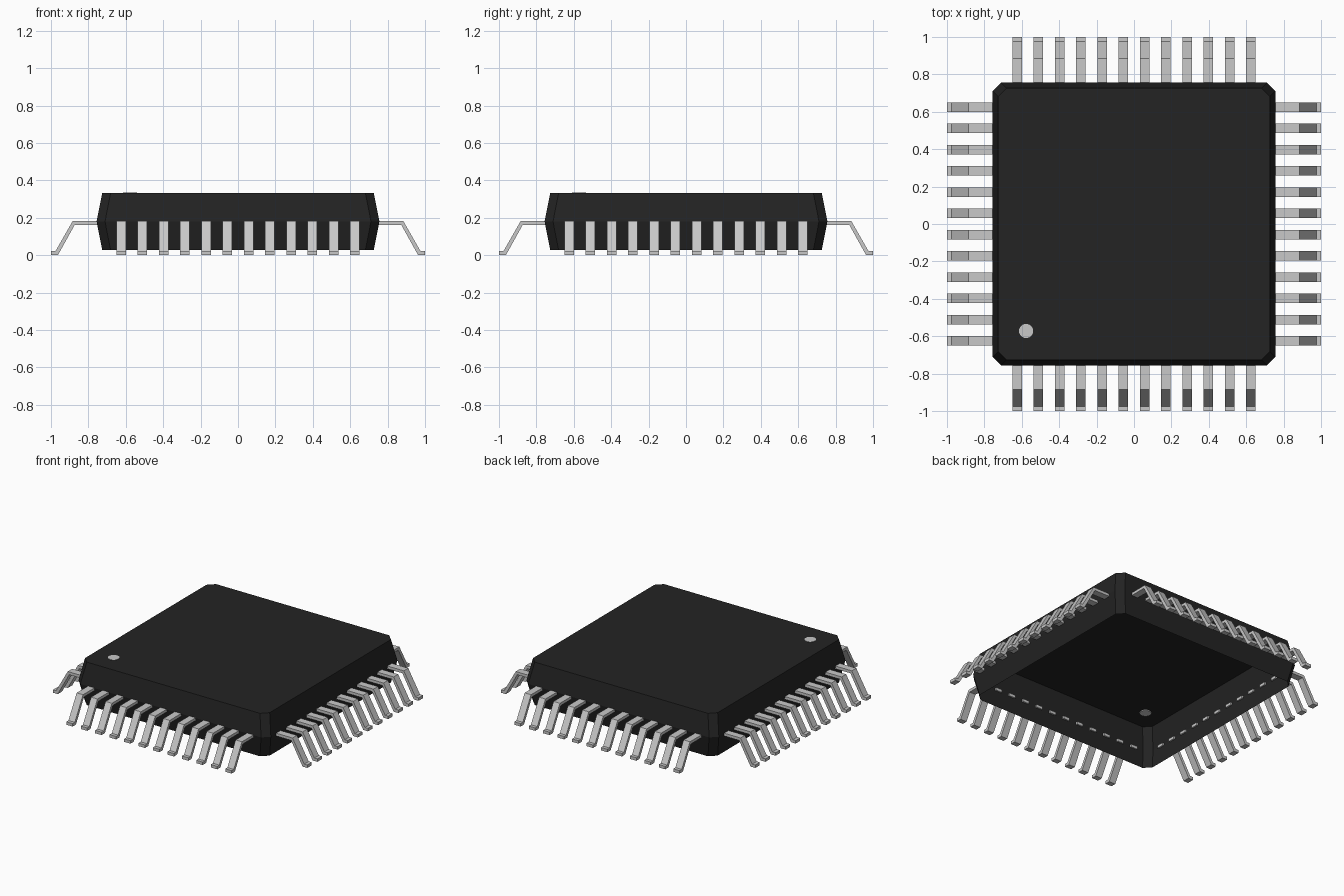
import bpy, bmesh, math
from mathutils import Matrix, Vector

cube = bpy.data.objects.get("Cube")
if cube:
    bpy.data.objects.remove(cube, do_unlink=True)


def material(name, rgb, rough):
    m = bpy.data.materials.new(name)
    m.use_nodes = True
    m.diffuse_color = (*rgb, 1)
    b = m.node_tree.nodes["Principled BSDF"]
    b.inputs["Base Color"].default_value = (*rgb, 1)
    b.inputs["Roughness"].default_value = rough
    return m


black = material("black plastic", (0.017, 0.017, 0.017), 0.6)
silver = material("silver metal", (0.58, 0.58, 0.58), 0.4)


def add_object(name, bm, mat):
    mesh = bpy.data.meshes.new(name)
    bm.to_mesh(mesh)
    bm.free()
    mesh.materials.append(mat)
    ob = bpy.data.objects.new(name, mesh)
    bpy.context.collection.objects.link(ob)
    return ob


# Package body: chamfered square rings, closed on top and open underneath
def ring(bm, half, z, chamfer=0.045):
    a, b = half, half - chamfer
    pts = [(a, -b), (a, b), (b, a), (-b, a), (-a, b), (-a, -b), (-b, -a), (b, -a)]
    return [bm.verts.new((x, y, z)) for x, y in pts]


bm = bmesh.new()
rings = [ring(bm, 0.726, 0.027), ring(bm, 0.756, 0.18), ring(bm, 0.726, 0.332)]
for low, high in zip(rings, rings[1:]):
    for i in range(8):
        j = (i + 1) % 8
        bm.faces.new((low[i], low[j], high[j], high[i]))
bm.faces.new(rings[-1])
add_object("package_body", bm, black)

# Pin one marker: thin disc set through the top skin
bm = bmesh.new()
bmesh.ops.create_cone(bm, cap_ends=True, segments=24, radius1=0.038, radius2=0.038,
                      depth=0.009, matrix=Matrix.Translation((-0.577, -0.572, 0.330)))
add_object("pin_one_marker", bm, silver)

# Gull-wing lead profile: distance from centre, height
PROFILE = [(0.742, 0.162), (0.873, 0.162), (0.963, 0.0), (1.0, 0.0),
           (1.0, 0.021), (0.976, 0.021), (0.884, 0.182), (0.742, 0.182)]
COUNT, SPAN, WIDTH = 12, 0.625, 0.05


def lead_row(name, angle):
    bm = bmesh.new()
    for k in range(COUNT):
        y = -SPAN + 2 * SPAN * k / (COUNT - 1)
        a, b = [[bm.verts.new((x, y + s * WIDTH / 2, z)) for x, z in PROFILE]
                for s in (-1, 1)]
        n = len(PROFILE)
        # Side caps as quads, so the bent strip triangulates cleanly
        for i in range(n // 2 - 1):
            q = (i, i + 1, n - 2 - i, n - 1 - i)
            bm.faces.new([a[t] for t in q])
            bm.faces.new([b[t] for t in reversed(q)])
        for i in range(n):
            j = (i + 1) % n
            bm.faces.new((a[j], a[i], b[i], b[j]))
    bmesh.ops.recalc_face_normals(bm, faces=bm.faces[:])
    bmesh.ops.rotate(bm, verts=bm.verts[:], cent=Vector((0, 0, 0)),
                     matrix=Matrix.Rotation(angle, 3, 'Z'))
    return add_object(name, bm, silver)


# One row of leads on every side
for i, side in enumerate(("left", "back", "right", "front")):
    lead_row(side + "_leads", i * math.pi / 2)
